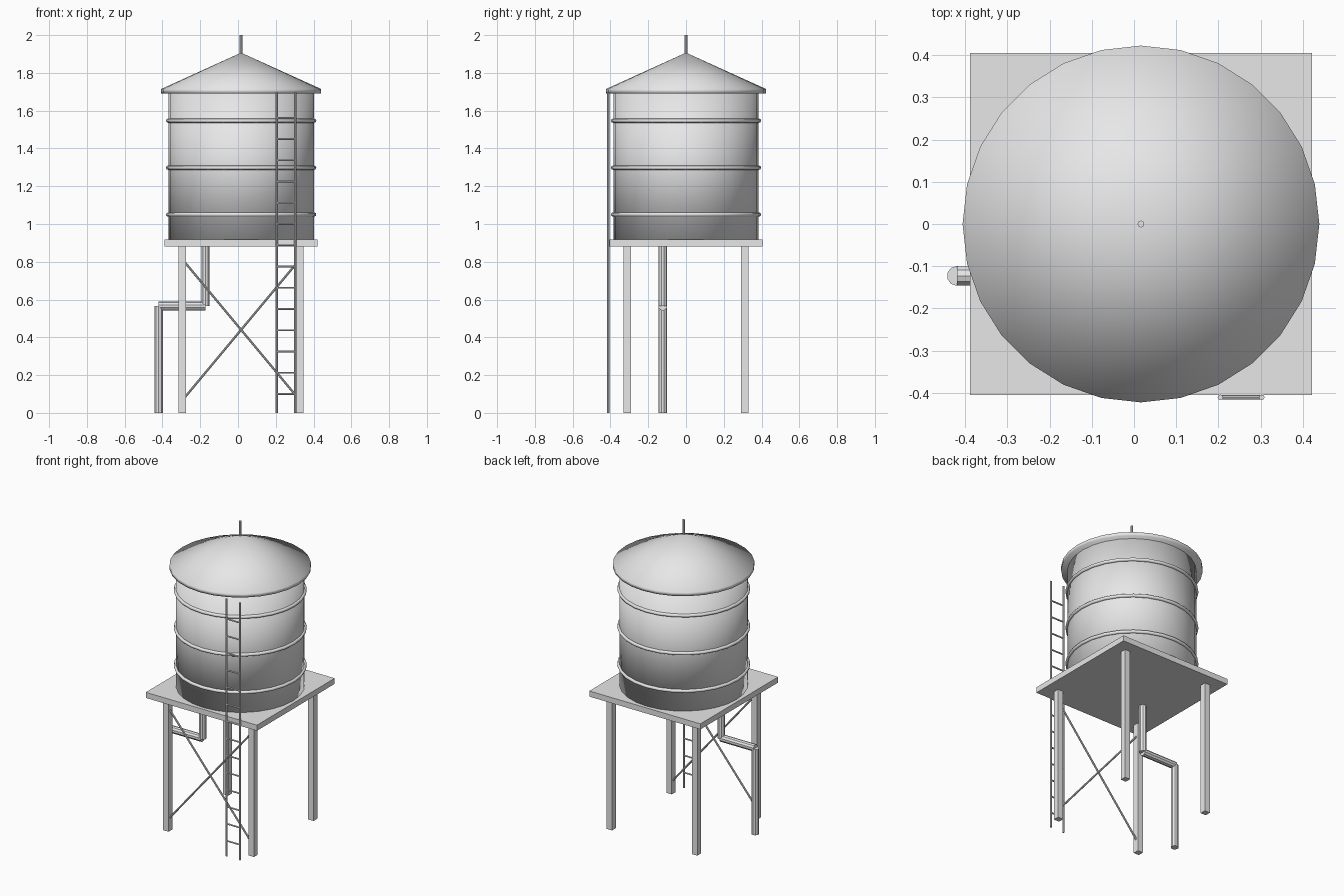
import bpy
import bmesh
import math
from mathutils import Vector

cube = bpy.data.objects.get("Cube")
if cube:
    bpy.data.objects.remove(cube, do_unlink=True)

CX = 0.0165      # axis of the tank and its stand
SIDES = 28

grey = bpy.data.materials.new("plain_grey")
grey.use_nodes = True
grey.diffuse_color = (0.8, 0.8, 0.8, 1)
grey.node_tree.nodes["Principled BSDF"].inputs["Base Color"].default_value = (0.8, 0.8, 0.8, 1)


def finish(name, bm, smooth=False):
    bmesh.ops.recalc_face_normals(bm, faces=bm.faces)
    for face in bm.faces:
        face.smooth = smooth
    mesh = bpy.data.meshes.new(name)
    bm.to_mesh(mesh)
    bm.free()
    mesh.materials.append(grey)
    obj = bpy.data.objects.new(name, mesh)
    bpy.context.collection.objects.link(obj)
    return obj


def box(name, center, size):
    bm = bmesh.new()
    bmesh.ops.create_cube(bm, size=1)
    bmesh.ops.scale(bm, vec=size, verts=bm.verts)
    bmesh.ops.translate(bm, vec=center, verts=bm.verts)
    return finish(name, bm)


def rod(name, start, end, radius, sides=8):
    a, b = Vector(start), Vector(end)
    bm = bmesh.new()
    bmesh.ops.create_cone(bm, cap_ends=True, segments=sides, radius1=radius,
                          radius2=radius, depth=(b - a).length)
    obj = finish(name, bm)
    obj.location = (a + b) / 2
    obj.rotation_mode = 'QUATERNION'
    obj.rotation_quaternion = (b - a).to_track_quat('Z', 'Y')
    return obj


def lathe(name, profile, closed=False):
    """Spin (radius, z) points round the tank axis."""
    bm = bmesh.new()
    verts = [bm.verts.new((r, 0, z)) for r, z in profile]
    pairs = list(zip(verts, verts[1:]))
    if closed:
        pairs.append((verts[-1], verts[0]))
    edges = [bm.edges.new(p) for p in pairs]
    bmesh.ops.spin(bm, geom=verts + edges, cent=(0, 0, 0), axis=(0, 0, 1),
                   angle=math.tau, steps=SIDES, use_duplicate=False)
    bmesh.ops.remove_doubles(bm, verts=bm.verts, dist=0.0005)
    bmesh.ops.translate(bm, vec=(CX, 0, 0), verts=bm.verts)
    return finish(name, bm, smooth=True)


# Tank body, softly shaded over its rims
bm = bmesh.new()
bmesh.ops.create_cone(bm, cap_ends=True, segments=SIDES, radius1=0.385,
                      radius2=0.385, depth=0.785)
bmesh.ops.translate(bm, vec=(CX, 0, 1.3075), verts=bm.verts)
finish("tank", bm, smooth=True)

# Hoops round the tank
for i, z in enumerate((1.05, 1.298, 1.547)):
    ring = [(0.387 + 0.011 * math.cos(k * math.tau / 8),
             z + 0.011 * math.sin(k * math.tau / 8)) for k in range(8)]
    lathe(f"hoop_{i + 1}", ring, closed=True)

# Conical roof with a short rim, and the spike on top
lathe("roof", [(0, 1.692), (0.423, 1.692), (0.423, 1.715), (0, 1.907)])
rod("roof_spike", (CX, 0, 1.89), (CX, 0, 2), 0.008)

# Platform and legs
box("platform", (CX, 0, 0.8985), (0.81, 0.81, 0.037))
for side, sx in (("right", -1), ("left", 1)):
    for end, sy in (("front", -1), ("back", 1)):
        box(f"{end}_{side}_leg", (CX + sx * 0.311, sy * 0.311, 0.441),
            (0.039, 0.039, 0.882))

# Crossed braces between the front legs
for name, s in (("brace_rising", 1), ("brace_falling", -1)):
    rod(name, (CX - 0.3, -0.311, 0.44 - s * 0.36),
        (CX + 0.3, -0.311, 0.44 + s * 0.36), 0.006)

# Ladder on the front
LADDER_Y = -0.411
for name, x in (("ladder_right_rail", 0.205), ("ladder_left_rail", 0.303)):
    rod(name, (x, LADDER_Y, 0), (x, LADDER_Y, 1.695), 0.0065)
for i in range(14):
    z = 0.1 + i * 0.1125
    rod(f"ladder_rung_{i + 1}", (0.205, LADDER_Y, z), (0.303, LADDER_Y, z), 0.005)

# Drain pipe stepping out past the right side
path = [(-0.172, -0.123, 0.885), (-0.172, -0.123, 0.565),
        (-0.42, -0.123, 0.565), (-0.42, -0.123, 0)]
for name, a, b in zip(("pipe_upper", "pipe_cross", "pipe_lower"), path, path[1:]):
    rod(name, a, b, 0.0235, sides=10)
